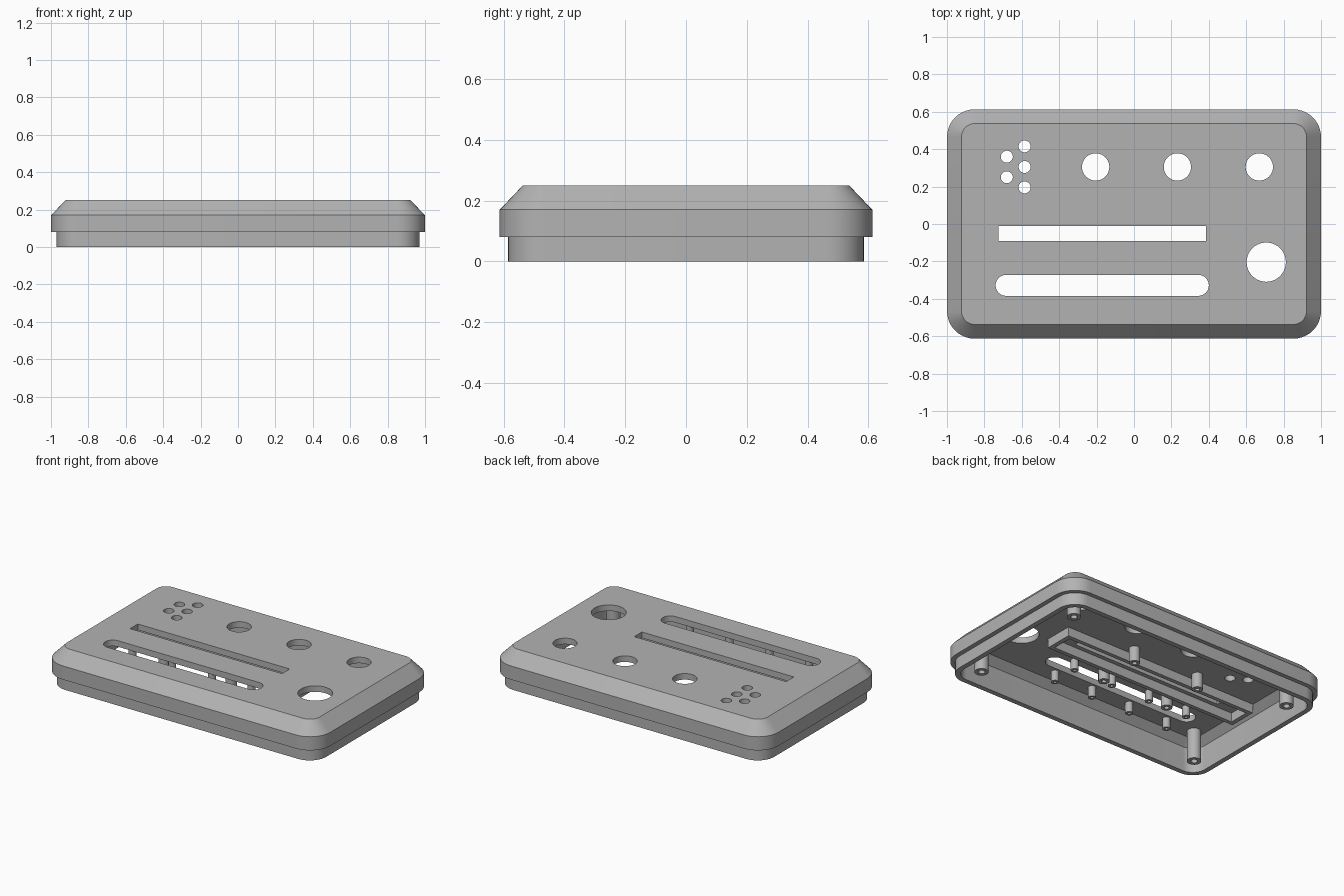
import bpy, bmesh, math

cube = bpy.data.objects.get("Cube")
if cube:
    bpy.data.objects.remove(cube, do_unlink=True)

GREY = (0.45, 0.45, 0.45, 1)
mat = bpy.data.materials.new("plain grey")
mat.use_nodes = True
mat.diffuse_color = GREY
mat.node_tree.nodes["Principled BSDF"].inputs["Base Color"].default_value = GREY

PLATE = 0.21   # underside of the top plate


def ring(hx, hy, r, z, cx=0, cy=0, n=10):
    """Rounded rectangle outline; r equal to both half sizes gives a circle."""
    pts = []
    for k, (sx, sy) in enumerate(((1, 1), (-1, 1), (-1, -1), (1, -1))):
        for i in range(n + 1):
            a = (k + i / n) * math.pi / 2
            pts.append((cx + sx * (hx - r) + r * math.cos(a),
                        cy + sy * (hy - r) + r * math.sin(a), z))
    return pts


def loft(name, rings, caps=True, closed=False):
    """Bridge successive outlines into one mesh object."""
    bm = bmesh.new()
    loops = [[bm.verts.new(p) for p in pts] for pts in rings]
    pairs = list(zip(loops, loops[1:]))
    if closed:
        pairs.append((loops[-1], loops[0]))
    for a, b in pairs:
        for i in range(len(a)):
            j = (i + 1) % len(a)
            bm.faces.new((a[i], a[j], b[j], b[i]))
    if caps and not closed:
        bm.faces.new(loops[0])
        bm.faces.new(loops[-1])
    bmesh.ops.remove_doubles(bm, verts=bm.verts, dist=1e-5)
    bmesh.ops.recalc_face_normals(bm, faces=bm.faces)
    mesh = bpy.data.meshes.new(name)
    bm.to_mesh(mesh)
    bm.free()
    mesh.materials.append(mat)
    ob = bpy.data.objects.new(name, mesh)
    bpy.context.collection.objects.link(ob)
    return ob


def smooth(ob):
    bpy.ops.object.select_all(action='DESELECT')
    ob.select_set(True)
    bpy.context.view_layer.objects.active = ob
    bpy.ops.object.shade_smooth_by_angle(angle=math.radians(30))


def post(name, x, y, r, bore, tip):
    """Hollow screw post hanging from the plate."""
    def circle(rad, z):
        return ring(rad, rad, rad, z, x, y, 6)
    top = PLATE + 0.01
    smooth(loft(name, [circle(r, top), circle(r, tip),
                       circle(bore, tip), circle(bore, PLATE - 0.02)]))


# Hollow cover: outside from plate down to the lip, then back up inside
cover = loft("cover_shell", [
    ring(0.922, 0.537, 0.07, 0.25),
    ring(1.0, 0.613, 0.148, 0.17),
    ring(1.0, 0.613, 0.148, 0.08),
    ring(0.97, 0.585, 0.12, 0.08),
    ring(0.97, 0.585, 0.12, 0.0),
    ring(0.937, 0.552, 0.09, 0.0),
    ring(0.937, 0.552, 0.09, 0.165),
    ring(0.89, 0.505, 0.05, PLATE)])

# Openings: half width, half depth, corner radius, centre
openings = [(0.555, 0.04, 0, -0.17, -0.05),
            (0.57, 0.056, 0.056, -0.17, -0.328),
            (0.105, 0.105, 0.105, 0.707, -0.204)]
openings += [(0.073, 0.073, 0.073, x, 0.305) for x in (-0.205, 0.232, 0.67)]
openings += [(0.032, 0.032, 0.032, x, y) for x, y in
             ((-0.585, 0.415), (-0.585, 0.305), (-0.585, 0.196),
              (-0.68, 0.36), (-0.68, 0.25))]
for hx, hy, r, cx, cy in openings:
    cutter = loft("opening_cutter", [ring(hx, hy, r, z, cx, cy) for z in (0.15, 0.3)])
    cutter.hide_render = True
    mod = cover.modifiers.new("opening", 'BOOLEAN')
    mod.operation = 'DIFFERENCE'
    mod.solver = 'EXACT'
    mod.object = cutter
    bpy.context.view_layer.objects.active = cover
    bpy.ops.object.modifier_apply(modifier=mod.name)
    bpy.data.objects.remove(cutter, do_unlink=True)
smooth(cover)

# Frame under the straight slot
loft("display_frame", [
    ring(hx, hy, 0, z, -0.17, -0.05) for hx, hy, z in
    ((0.72, 0.095, PLATE + 0.005), (0.72, 0.095, 0.15),
     (0.69, 0.068, 0.15), (0.69, 0.068, PLATE + 0.005))], closed=True)

# Corner screw posts, board posts and small pins beside the rounded slot
for x in (-0.83, 0.83):
    for y in (-0.43, 0.43):
        post("corner_post", x, y, 0.043, 0.02, 0.005)
for x in (-0.41, 0.08):
    for y in (-0.185, 0.1):
        post("board_post", x, y, 0.034, 0.015, 0.11)
for i in range(4):
    for y in (-0.42, -0.236):
        post("slot_pin", -0.605 + 0.29 * i, y, 0.024, 0.01, 0.14)
